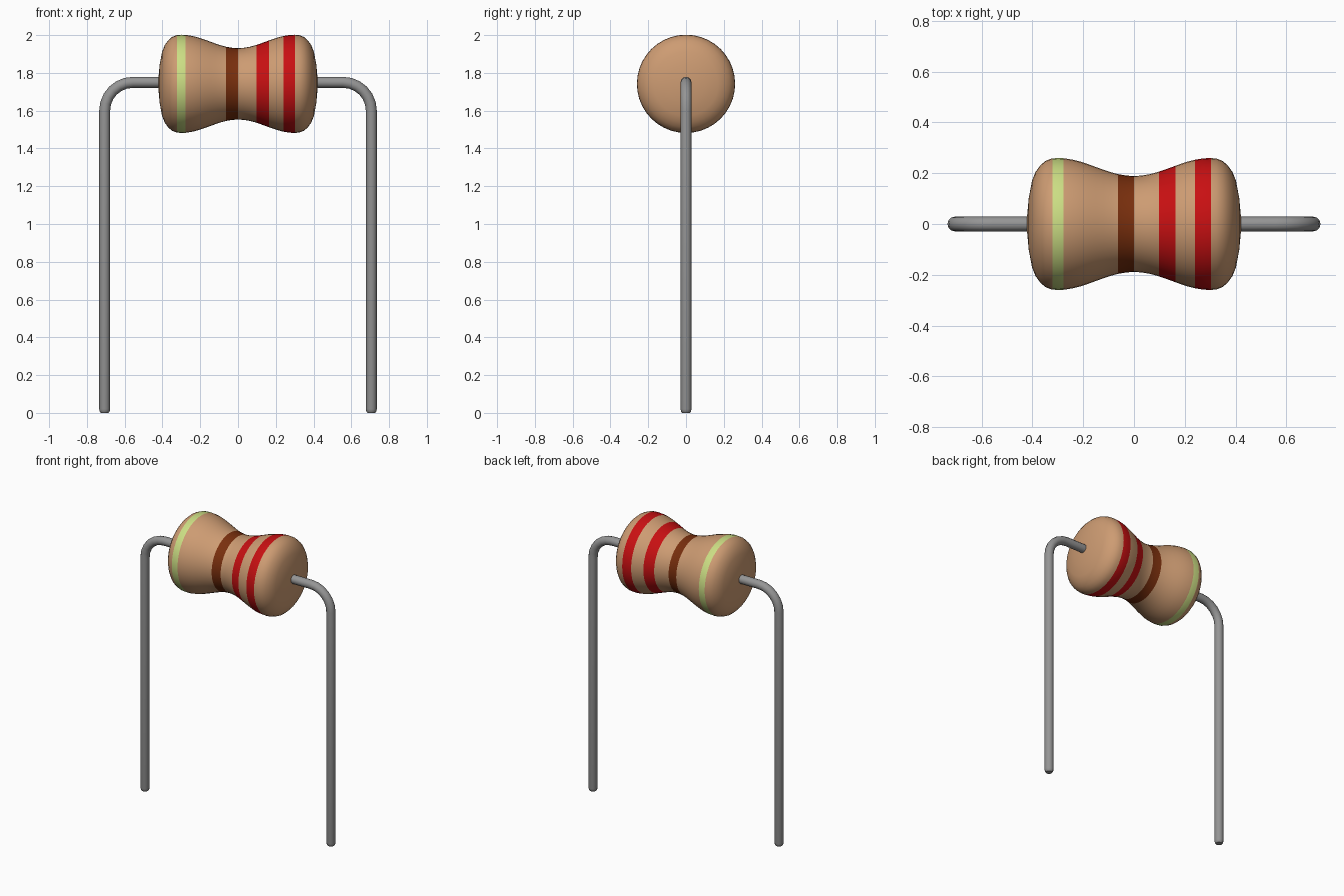
import bpy, bmesh, math

cube = bpy.data.objects.get("Cube")
if cube:
    bpy.data.objects.remove(cube, do_unlink=True)


def material(name, rgb):
    mat = bpy.data.materials.new(name)
    mat.use_nodes = True
    mat.diffuse_color = (*rgb, 1)
    mat.node_tree.nodes["Principled BSDF"].inputs["Base Color"].default_value = (*rgb, 1)
    return mat


tan = material("tan", (0.61, 0.33, 0.17))
green = material("pale_green", (0.60, 0.73, 0.23))
brown = material("brown", (0.19, 0.028, 0.004))
red = material("red", (0.58, 0.005, 0.006))
metal = material("grey_metal", (0.30, 0.30, 0.30))

AXIS_Z = 1.742
SEGMENTS = 40
# Colour bands: start x, end x, material slot
BANDS = [(-0.322, -0.278, 1), (-0.063, 0.0, 2), (0.098, 0.163, 3), (0.24, 0.303, 3)]
# Rounded shoulder and shallow domed end: x, radius
SHOULDER = [(0.30, 0.26), (0.325, 0.258), (0.35, 0.248), (0.37, 0.23), (0.388, 0.205),
            (0.402, 0.17), (0.415, 0.10), (0.424, 0.0)]


def radius(x):
    """Body radius: a cosine waist that runs into the shoulder."""
    x = abs(x)
    if x <= 0.30:
        return 0.189 + 0.071 * (1 - math.cos(math.pi * x / 0.30)) / 2
    for (x0, r0), (x1, r1) in zip(SHOULDER, SHOULDER[1:]):
        if x <= x1:
            return r0 + (r1 - r0) * (x - x0) / (x1 - x0)
    return 0.0


def make_body():
    # Profile stations, with a loop on each band edge
    stations = {round(i * 0.03, 3) for i in range(-9, 10)}
    stations |= {s * x for x, r in SHOULDER for s in (-1, 1)}
    stations |= {x for band in BANDS for x in band[:2]}
    bm = bmesh.new()
    profile = [bm.verts.new((x, 0, radius(x))) for x in sorted(stations)]
    edges = [bm.edges.new(pair) for pair in zip(profile, profile[1:])]
    bmesh.ops.spin(bm, geom=profile + edges, cent=(0, 0, 0), axis=(1, 0, 0),
                   angle=math.tau, steps=SEGMENTS)
    bmesh.ops.remove_doubles(bm, verts=bm.verts, dist=0.0005)
    bmesh.ops.recalc_face_normals(bm, faces=bm.faces)
    # Paint the bands by position along the axis
    for face in bm.faces:
        face.smooth = True
        xs = [v.co.x for v in face.verts]
        middle = (min(xs) + max(xs)) / 2
        for start, end, slot in BANDS:
            if start < middle < end:
                face.material_index = slot
    mesh = bpy.data.meshes.new("resistor_body")
    bm.to_mesh(mesh)
    bm.free()
    for mat in (tan, green, brown, red):
        mesh.materials.append(mat)
    body = bpy.data.objects.new("resistor_body", mesh)
    body.location.z = AXIS_Z
    bpy.context.collection.objects.link(body)


def make_lead(name, side):
    # Path: out of the body, round the bend, down to a slightly bevelled tip
    leg_x, top_z, bend = 0.706, 1.75, 0.15
    path = [(0.38, top_z, 1)]
    for i in range(7):
        a = math.pi / 2 * (1 - i / 6)
        path.append((leg_x - bend + bend * math.cos(a), top_z - bend + bend * math.sin(a), 1))
    path += [(leg_x, 0.02, 1), (leg_x, 0.007, 0.9), (leg_x, 0, 0.7)]
    curve = bpy.data.curves.new(name, "CURVE")
    curve.dimensions = "3D"
    curve.bevel_depth = 0.029
    curve.bevel_resolution = 4
    curve.use_fill_caps = True
    spline = curve.splines.new("POLY")
    spline.points.add(len(path) - 1)
    for point, (x, z, scale) in zip(spline.points, path):
        point.co = (side * x, 0, z, 1)
        point.radius = scale
    curve.materials.append(metal)
    lead = bpy.data.objects.new(name, curve)
    bpy.context.collection.objects.link(lead)
    bpy.ops.object.select_all(action="DESELECT")
    lead.select_set(True)
    bpy.context.view_layer.objects.active = lead
    bpy.ops.object.convert(target="MESH")
    bpy.ops.object.shade_smooth_by_angle(angle=math.radians(40))


make_body()
make_lead("left_wire_lead", 1)
make_lead("right_wire_lead", -1)
